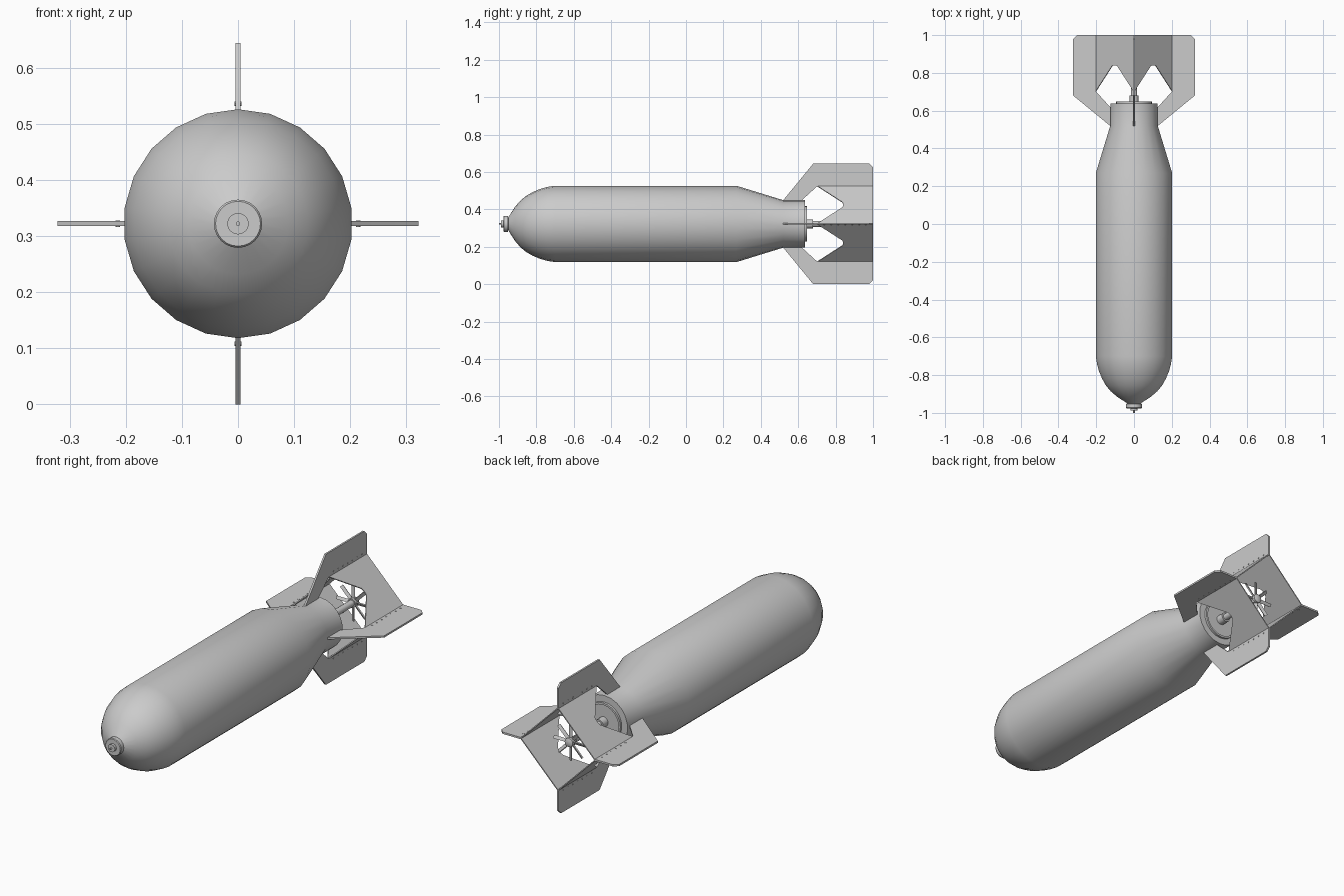
import bpy, bmesh
from math import pi, sin, cos, radians
from mathutils import Matrix, Vector

if "Cube" in bpy.data.objects:
    bpy.data.objects.remove(bpy.data.objects["Cube"])

CZ = 0.322                      # height of the long axis
AXIS = Matrix.Translation((0, 0, CZ))


def finish(name, bm, angle=30):
    bmesh.ops.recalc_face_normals(bm, faces=bm.faces)
    me = bpy.data.meshes.new(name)
    bm.to_mesh(me)
    bm.free()
    ob = bpy.data.objects.new(name, me)
    bpy.context.collection.objects.link(ob)
    bpy.ops.object.select_all(action='DESELECT')
    ob.select_set(True)
    bpy.context.view_layer.objects.active = ob
    bpy.ops.object.shade_smooth_by_angle(angle=radians(angle))
    return ob


def lathe(name, profile, n):
    """Revolve (radius, y) points round the long axis and cap both ends."""
    bm = bmesh.new()
    rings = []
    for r, y in profile:
        rings.append([bm.verts.new((r * sin(2 * pi * i / n), y, CZ + r * cos(2 * pi * i / n)))
                      for i in range(n)])
    for a, b in zip(rings, rings[1:]):
        for i in range(n):
            j = (i + 1) % n
            bm.faces.new((a[i], a[j], b[j], b[i]))
    bm.faces.new(rings[0])
    bm.faces.new(rings[-1])
    return finish(name, bm)


def slab(bm, points, offset):
    """Closed plate from an outline of Vectors, thickened by offset about its middle."""
    lo = [bm.verts.new(p - offset / 2) for p in points]
    hi = [bm.verts.new(p + offset / 2) for p in points]
    bm.faces.new(lo)
    bm.faces.new(hi)
    for i in range(len(lo)):
        j = (i + 1) % len(lo)
        bm.faces.new((lo[i], lo[j], hi[j], hi[i]))


def turn(k, n=4):
    return AXIS @ Matrix.Rotation(2 * pi * k / n, 4, 'Y')


# Main casing
lathe("body", [(0.035, -0.95), (0.09, -0.915), (0.125, -0.885), (0.15, -0.855), (0.17, -0.82),
               (0.187, -0.78), (0.198, -0.74), (0.204, -0.70), (0.204, 0.27),
               (0.127, 0.52), (0.127, 0.637)], 22)

# Nose cap
lathe("nose_cap", [(0.032, -0.94), (0.032, -0.95), (0.043, -0.952), (0.043, -0.972),
                   (0.040, -0.976), (0.019, -0.976), (0.019, -0.988), (0.004, -0.988),
                   (0.004, -1.0)], 24)

# Rear plate and spindle
lathe("rear_plate", [(0.095, 0.63), (0.095, 0.648), (0.085, 0.648), (0.085, 0.642)], 24)
lathe("spindle", [(0.024, 0.63), (0.024, 0.68), (0.016, 0.68), (0.016, 0.91)], 16)

# Spinner: hub with eight flat blades
lathe("spinner_hub", [(0.022, 0.885), (0.022, 0.915), (0.01, 0.92)], 16)
bm = bmesh.new()
for k in range(8):
    m = turn(k, 8) @ Matrix.Translation((0.054, 0.90, 0)) @ Matrix.Rotation(radians(30), 4, 'X')
    bmesh.ops.create_cube(bm, size=1, matrix=m @ Matrix.Diagonal((0.075, 0.006, 0.016, 1)))
finish("spinner_blades", bm)

# Four outer fins
fin = [(0.122, 0.515), (0.127, 0.52), (0.322, 0.68), (0.322, 0.98), (0.302, 1.0), (0.200, 1.0),
       (0.200, 0.70), (0.127, 0.62), (0.122, 0.62)]
bm = bmesh.new()
for k in range(4):
    m = turn(k)
    slab(bm, [m @ Vector((r, y, 0)) for r, y in fin], m.to_3x3() @ Vector((0, 0, 0.009)))
finish("fins", bm)

# Diamond tail box: four slanted plates with an arched notch in the front edge
R = 0.203
arch = [(0.0, 0.70), (0.38, 0.82), (0.43, 0.836), (0.47, 0.84),
        (0.53, 0.84), (0.57, 0.836), (0.62, 0.82), (1.0, 0.70)]
edge = arch + [(1.0, 1.0), (0.0, 1.0)]
bm = bmesh.new()
for k in range(4):
    m = turn(k)
    pts = [m @ Vector((R * (1 - t), y, R * t)) for t, y in edge]
    slab(bm, pts, m.to_3x3() @ (Vector((1, 0, 1)).normalized() * 0.005))
finish("tail_box", bm)

# Rivets along each fin root
bm = bmesh.new()
for k in range(4):
    for i in range(7):
        m = turn(k) @ Matrix.Translation((0.214, 0.74 + 0.037 * i, 0))
        bmesh.ops.create_cone(bm, cap_ends=True, segments=8, radius1=0.004, radius2=0.004,
                              depth=0.012, matrix=m)
finish("rivets", bm)
